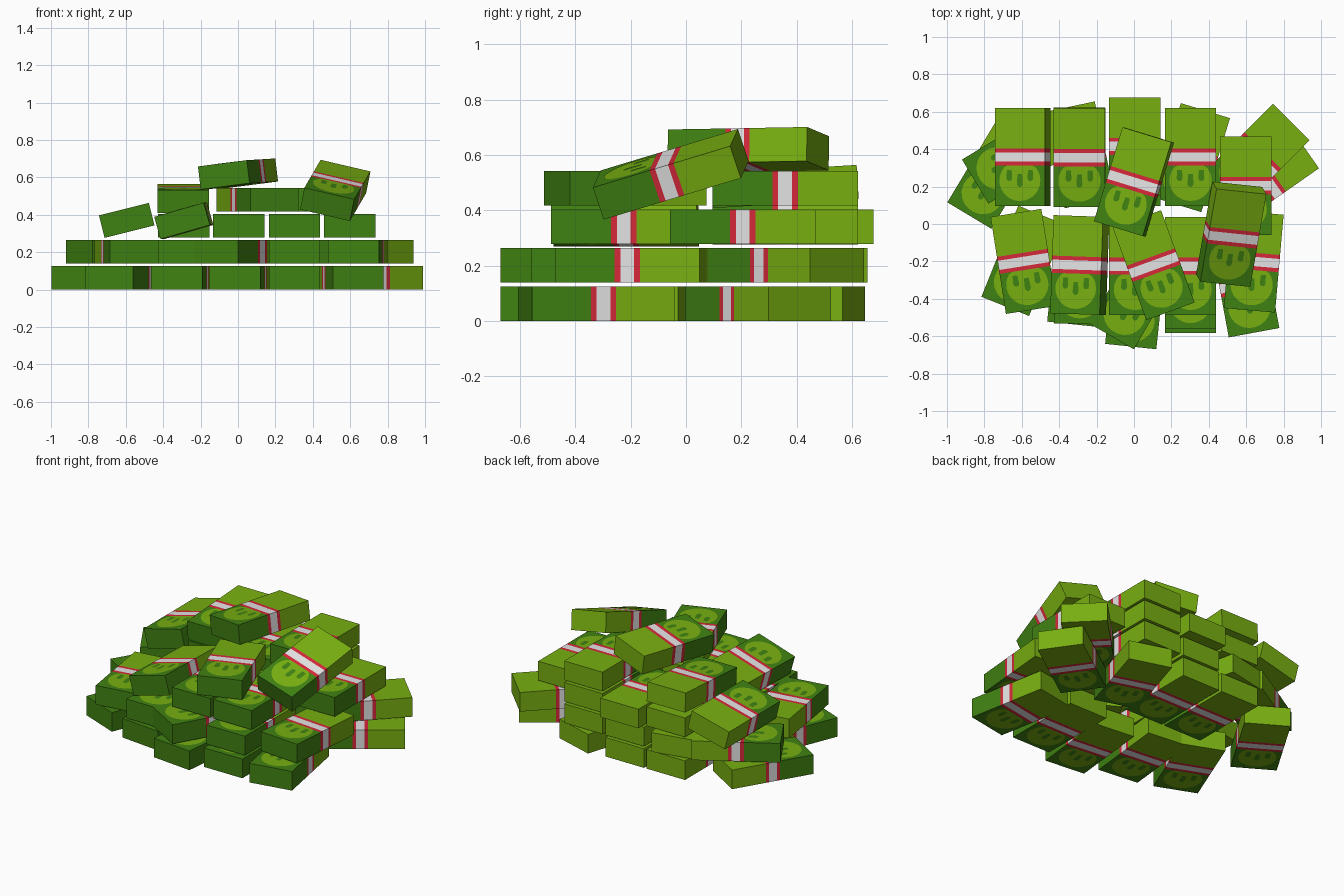
import bpy, bmesh, math
from math import radians

if "Cube" in bpy.data.objects:
    bpy.data.objects.remove(bpy.data.objects["Cube"])

W, L, H = 0.275, 0.525, 0.124      # size of one bundle
BAND, CORE = 0.046, 0.025          # half widths of the red band and its white core


def material(name, rgb):
    m = bpy.data.materials.new(name)
    lin = [((c / 255 + 0.055) / 1.055) ** 2.4 if c > 10 else c / 255 / 12.92 for c in rgb]
    m.diffuse_color = (*lin, 1)
    m.use_nodes = True
    m.node_tree.nodes["Principled BSDF"].inputs["Base Color"].default_value = m.diffuse_color
    return m


MATS = [material("light green", (120, 175, 17)), material("dark green", (64, 130, 18)),
        material("band red", (214, 40, 58)), material("band white", (228, 228, 228))]
LIGHT, DARK, RED, WHITE = range(4)


def plate(bm, pts, offset, mat):
    """Flat printed shape on both the top and the bottom of the bundle."""
    for s in (1, -1):
        vs = [bm.verts.new((x, y, s * (H / 2 + offset))) for x, y in pts]
        f = bm.faces.new(vs if s > 0 else vs[::-1])
        f.material_index = mat


def bundle_mesh():
    bm = bmesh.new()
    # body: rings along the length, coloured by section
    ys = [-L / 2, -BAND, -CORE, CORE, BAND, L / 2]
    cols = [DARK, RED, WHITE, RED, LIGHT]
    rings = [[bm.verts.new((x * W / 2, y, z * H / 2))
              for x, z in ((-1, -1), (1, -1), (1, 1), (-1, 1))] for y in ys]
    for a, b, c in zip(rings, rings[1:], cols):
        for i in range(4):
            j = (i + 1) % 4
            bm.faces.new((a[i], a[j], b[j], b[i])).material_index = c
    bm.faces.new(rings[0]).material_index = DARK
    bm.faces.new(rings[-1]).material_index = LIGHT
    bmesh.ops.recalc_face_normals(bm, faces=bm.faces)
    # printed oval, cut off by the band
    oval = [(0.113 * math.cos(2 * math.pi * i / 28),
             min(-BAND, -0.125 + 0.11 * math.sin(2 * math.pi * i / 28))) for i in range(28)]
    flat = [p for p in oval if p[1] >= -BAND]
    oval = [p for p in oval if p[1] < -BAND or p in (flat[0], flat[-1])]
    plate(bm, oval, 0.0012, LIGHT)
    # dark drips inside the oval
    for x, y0, ln in ((-0.058, -0.078, 0.05), (0.0, -0.10, 0.06), (0.058, -0.078, 0.05)):
        r = 0.016
        tip = [(x + r * math.cos(a), y0 - ln + r + r * math.sin(a))
               for a in (math.pi * (1 + k / 5) for k in range(6))]
        plate(bm, tip + [(x + r * 0.8, y0 + 0.01), (x - r * 0.8, y0 + 0.01)], 0.0024, DARK)
    me = bpy.data.meshes.new("cash_bundle")
    bm.to_mesh(me)
    bm.free()
    for m in MATS:
        me.materials.append(m)
    return me


MESH = bundle_mesh()


def bundle(name, x, y, z, yaw=0, pitch=0, roll=0):
    ob = bpy.data.objects.new(name, MESH)
    ob.location = (x, y, z)
    ob.rotation_euler = (radians(pitch), radians(roll), radians(yaw))
    bpy.context.collection.objects.link(ob)


# flat layers: (x, y, yaw)
layers = [
    # bottom layer
    [(-0.745, 0.27, -31), (-0.29, 0.358, 0), (0.005, 0.358, 0), (0.305, 0.355, -17),
     (0.695, 0.26, -55), (-0.59, -0.197, -22), (-0.30, -0.275, -6), (0.01, -0.394, -6),
     (0.302, -0.32, 0), (0.594, -0.323, 10.5)],
    # second layer
    [(-0.624, 0.362, -59), (-0.29, 0.37, 12), (0.005, 0.358, 0), (0.302, 0.358, 0),
     (0.655, 0.36, -45), (-0.59, -0.20, 9), (-0.29, -0.27, 0), (0.012, -0.374, -30),
     (0.302, -0.295, 0), (0.64, -0.20, -5)],
    # third layer
    [(-0.29, 0.358, 0), (0.005, 0.415, 0), (0.302, 0.358, 0), (0.597, 0.205, 0),
     (0.005, -0.225, 0), (0.302, -0.225, 0)],
    # fourth layer
    [(0.302, 0.358, 0), (0.105, -0.22, 20)],
]
for n, layer in enumerate(layers):
    for k, (x, y, yaw) in enumerate(layer):
        bundle(f"cash_bundle_layer{n + 1}_{k + 1}", x, y, 0.063 + 0.139 * n, yaw)

# tilted bundles
bundle("cash_bundle_leaning_back_left", -0.595, 0.358, 0.37, 0, 0, -14)
bundle("cash_bundle_leaning_front_left", -0.29, -0.22, 0.367, -2, 0, -16)
bundle("cash_bundle_raised_back", -0.292, 0.358, 0.486, 0, 3.5, 0)
bundle("cash_bundle_top", 0.0, 0.225, 0.618, -17, 1, -7)
bundle("cash_bundle_top_right", 0.52, -0.055, 0.53, -6, 17, 13)
